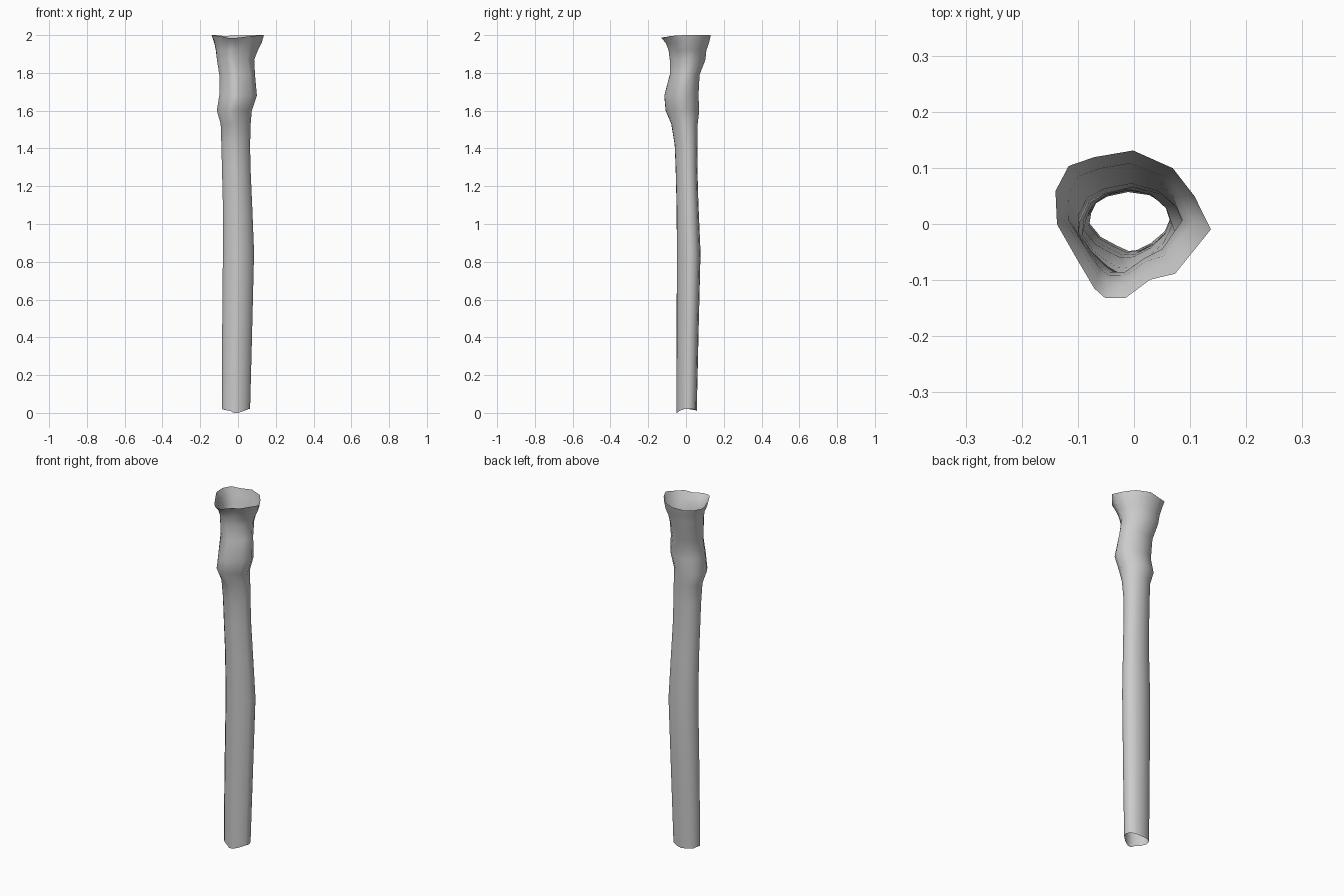
import bpy, bmesh

# Unit cross-sections: flared mouth and slim shaft
MOUTH = [(1, -.07), (.79, .38), (.51, .76), (0, 1), (-.5, .91), (-.83, .79), (-1, .45),
         (-.98, 0), (-.73, -.46), (-.5, -.87), (-.36, -1), (-.1, -1), (.22, -.75), (.54, -.67)]
SHAFT = [(1, .1), (.88, .6), (.5, .9), (0, 1), (-.5, .85), (-.8, .6), (-.95, .2),
         (-1, -.2), (-.75, -.6), (-.4, -.85), (-.15, -1), (.15, -.97), (.55, -.7), (.88, -.3)]

# Levels: z, x min, x max, y min, y max, blend towards mouth
LEVELS = [
    (0.01, -.085, .064, -.05, .057, 0),
    (0.40, -.084, .074, -.05, .066, 0),
    (0.85, -.08, .085, -.048, .077, 0),
    (1.10, -.08, .075, -.05, .066, 0),
    (1.30, -.085, .066, -.055, .06, 0),
    (1.42, -.088, .064, -.06, .06, 0),
    (1.53, -.092, .067, -.078, .062, .2),
    (1.60, -.113, .073, -.108, .07, .4),
    (1.68, -.1, .1, -.115, .066, .4),
    (1.79, -.1, .09, -.086, .072, .5),
    (1.87, -.113, .086, -.086, .103, .7),
    (1.92, -.118, .105, -.092, .108, .9),
    (1.96, -.126, .126, -.108, .122, 1),
    (1.99, -.14, .137, -.132, .131, 1),
]
# Small waves on the two open ends
TOP_WAVE = [.01, .01, .01, .01, .005, .01, .01, .01, .005, 0, -.005, -.005, 0, .005]
END_WAVE = [.01, .01, .005, 0, .005, .005, .01, .01, .005, 0, -.01, -.01, 0, .01]

# Hollow tapered tube, open at both ends
bm = bmesh.new()
rings = []
for i, (z, x0, x1, y0, y1, t) in enumerate(LEVELS):
    ring = []
    for k, (m, s) in enumerate(zip(MOUTH, SHAFT)):
        u = s[0] + (m[0] - s[0]) * t
        v = s[1] + (m[1] - s[1]) * t
        dz = END_WAVE[k] if i == 0 else TOP_WAVE[k] if i == len(LEVELS) - 1 else 0
        ring.append(bm.verts.new(((x0 + x1) / 2 + u * (x1 - x0) / 2,
                                  (y0 + y1) / 2 + v * (y1 - y0) / 2, z + dz)))
    rings.append(ring)
n = len(MOUTH)
for a, b in zip(rings, rings[1:]):
    for k in range(n):
        bm.faces.new((a[k], a[(k + 1) % n], b[(k + 1) % n], b[k])).smooth = True
bm.normal_update()
mesh = bpy.data.meshes.new("hollow_trunk")
bm.to_mesh(mesh)
bm.free()
trunk = bpy.data.objects.new("hollow_trunk", mesh)
bpy.context.collection.objects.link(trunk)
